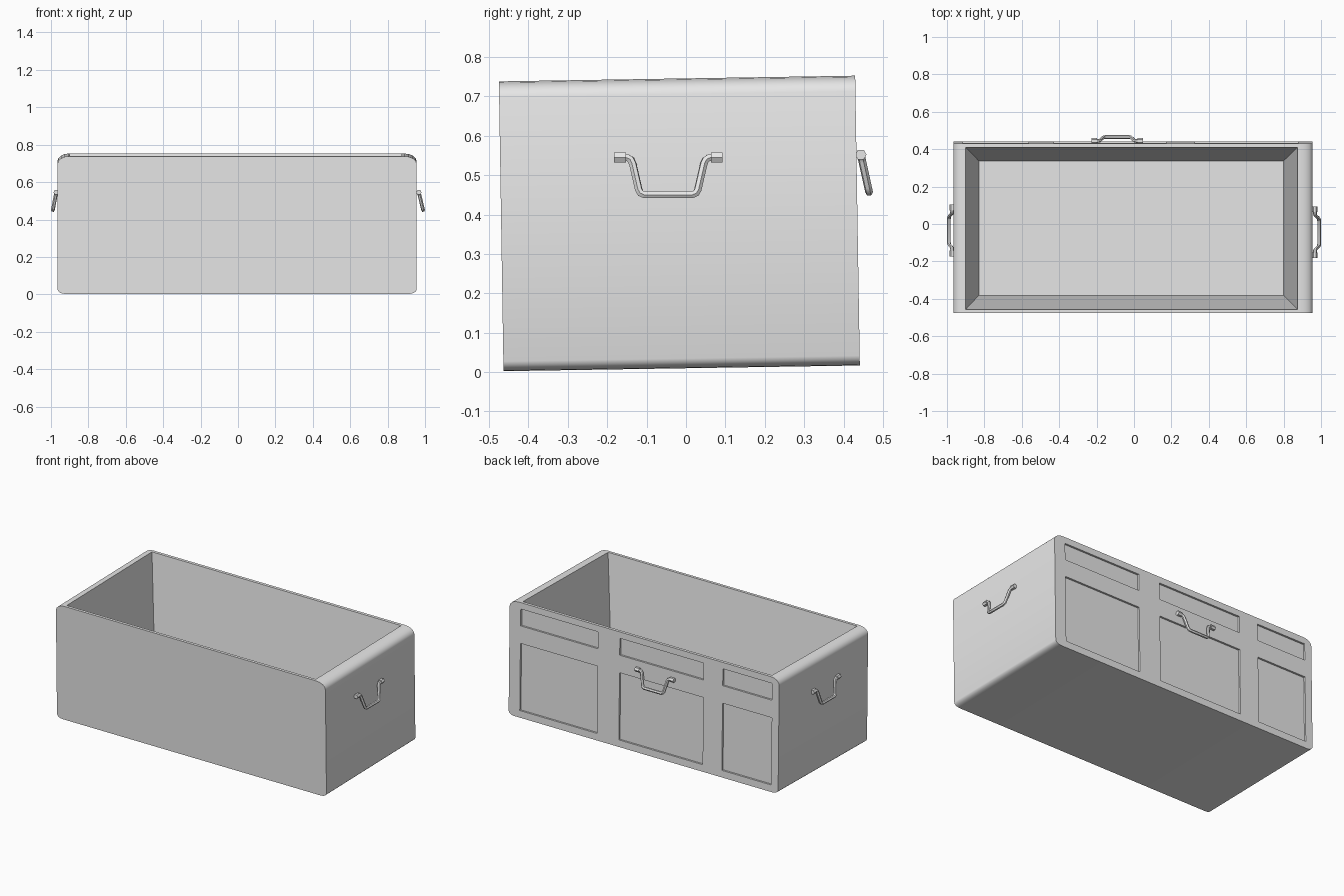
import bpy, bmesh, math
from mathutils import Vector, Matrix

cube = bpy.data.objects.get("Cube")
if cube:
    bpy.data.objects.remove(cube, do_unlink=True)

grey = bpy.data.materials.new("plain_grey")
grey.use_nodes = True
GREY = (0.8, 0.8, 0.8, 1)
grey.diffuse_color = GREY
grey.node_tree.nodes["Principled BSDF"].inputs["Base Color"].default_value = GREY

TILT = 0.016                                  # the chest leans back slightly
FRAME = Matrix.Translation((0, -0.011, 0.0095)) @ Matrix.Rotation(TILT, 4, 'X')


def add_loft(name, loops):
    """Closed solid between two matching loops of points."""
    bm = bmesh.new()
    a, b = [[bm.verts.new(p) for p in loop] for loop in loops]
    n = len(a)
    for i in range(n):
        j = (i + 1) % n
        bm.faces.new((a[i], a[j], b[j], b[i]))
    bm.faces.new(a[::-1])
    bm.faces.new(b)
    bmesh.ops.recalc_face_normals(bm, faces=bm.faces)
    mesh = bpy.data.meshes.new(name)
    bm.to_mesh(mesh)
    bm.free()
    obj = bpy.data.objects.new(name, mesh)
    bpy.context.collection.objects.link(obj)
    return obj


def rect(x0, x1, y0, y1, z):
    return [(x0, y0, z), (x1, y0, z), (x1, y1, z), (x0, y1, z)]


def activate(obj):
    bpy.ops.object.select_all(action='DESELECT')
    obj.select_set(True)
    bpy.context.view_layer.objects.active = obj


def cut(obj, cutter):
    cutter.hide_render = True
    mod = obj.modifiers.new("cut", 'BOOLEAN')
    mod.operation = 'DIFFERENCE'
    mod.solver = 'EXACT'
    mod.object = cutter
    activate(obj)
    bpy.ops.object.modifier_apply(modifier=mod.name)
    bpy.data.objects.remove(cutter, do_unlink=True)


# Body: block with its four long corners rounded
LEFT, RIGHT, TOP, HALF = -0.965, 0.955, 0.736, 0.4525
corners = [  # corner x, z, radius in x, radius in z, start angle
    (RIGHT, 0, 0.04, 0.025, -90), (RIGHT, TOP, 0.065, 0.04, 0),
    (LEFT, TOP, 0.06, 0.04, 90), (LEFT, 0, 0.04, 0.025, 180)]
outline = []
for x, z, rx, rz, start in corners:
    cx = x - math.copysign(rx, x)
    cz = z - rz if z else rz
    for step in range(5):
        a = math.radians(start + step * 22.5)
        outline.append((cx + rx * math.cos(a), cz + rz * math.sin(a)))
body = add_loft("chest_body", [[(x, y, z) for x, z in outline] for y in (-HALF, HALF)])

# Hollow with sloping walls
FLOOR, OVER = 0.07, 0.1
low = (-0.83, 0.80, -0.37, 0.35)
high = (-0.90, 0.875, -0.434, 0.433)
reach = (TOP + OVER - FLOOR) / (TOP - FLOOR)
over = [a + (b - a) * reach for a, b in zip(low, high)]
# keep walls straight above the rim so the opening stays crisp
cut(body, add_loft("hollow_cutter", [rect(*low, FLOOR), rect(*over, TOP + OVER)]))

# Recessed panels on the back
for x0, x1 in ((0.325, 0.876), (-0.427, 0.17), (-0.915, -0.564)):
    for z0, z1 in ((0.045, 0.475), (0.587, 0.695)):
        cut(body, add_loft("panel_cutter", [rect(x0, x1, HALF - 0.012, HALF + 0.1, z)
                                            for z in (z0, z1)]))

body.data.transform(FRAME)
body.data.materials.clear()
body.data.materials.append(grey)
for poly in body.data.polygons:
    poly.material_index = 0
activate(body)
bpy.ops.object.shade_smooth_by_angle(angle=math.radians(30))


def add_handle(name, centre, turn, swing):
    """Bent rod with thicker end plugs; hangs down and swings outward."""
    half = [(0.12, 0), (0.103, 0.001), (0.095, 0.006), (0.09, 0.017),
            (0.075, 0.082), (0.07, 0.091), (0.06, 0.095)]
    rod = half + [(-u, d) for u, d in reversed(half)]
    plugs = [[(s * 0.138, 0), (s * 0.108, 0)] for s in (1, -1)]
    curve = bpy.data.curves.new(name, 'CURVE')
    curve.dimensions = '3D'
    curve.bevel_depth = 0.01
    curve.bevel_resolution = 1
    curve.use_fill_caps = True
    for path, scale in [(rod, 1.0)] + [(p, 1.45) for p in plugs]:
        spline = curve.splines.new('POLY')
        spline.points.add(len(path) - 1)
        for point, (u, drop) in zip(spline.points, path):
            point.co = (swing * drop / 0.095, u, -drop, 1)
            point.radius = scale
    obj = bpy.data.objects.new(name, curve)
    bpy.context.collection.objects.link(obj)
    activate(obj)
    bpy.ops.object.convert(target='MESH')
    obj = bpy.context.view_layer.objects.active
    obj.name = name
    obj.data.transform(Matrix.Translation(Vector(centre)) @ Matrix.Rotation(turn, 4, 'Z'))
    obj.data.materials.clear()
    obj.data.materials.append(grey)
    bpy.ops.object.shade_smooth_by_angle(angle=math.radians(50))


# Handles on both ends and the back
add_handle("left_handle", (0.967, -0.045, 0.545), 0, 0.023)
add_handle("right_handle", (-0.972, -0.035, 0.545), math.pi, 0.018)
add_handle("back_handle", (-0.09, 0.444, 0.552), math.pi / 2, 0.021)
